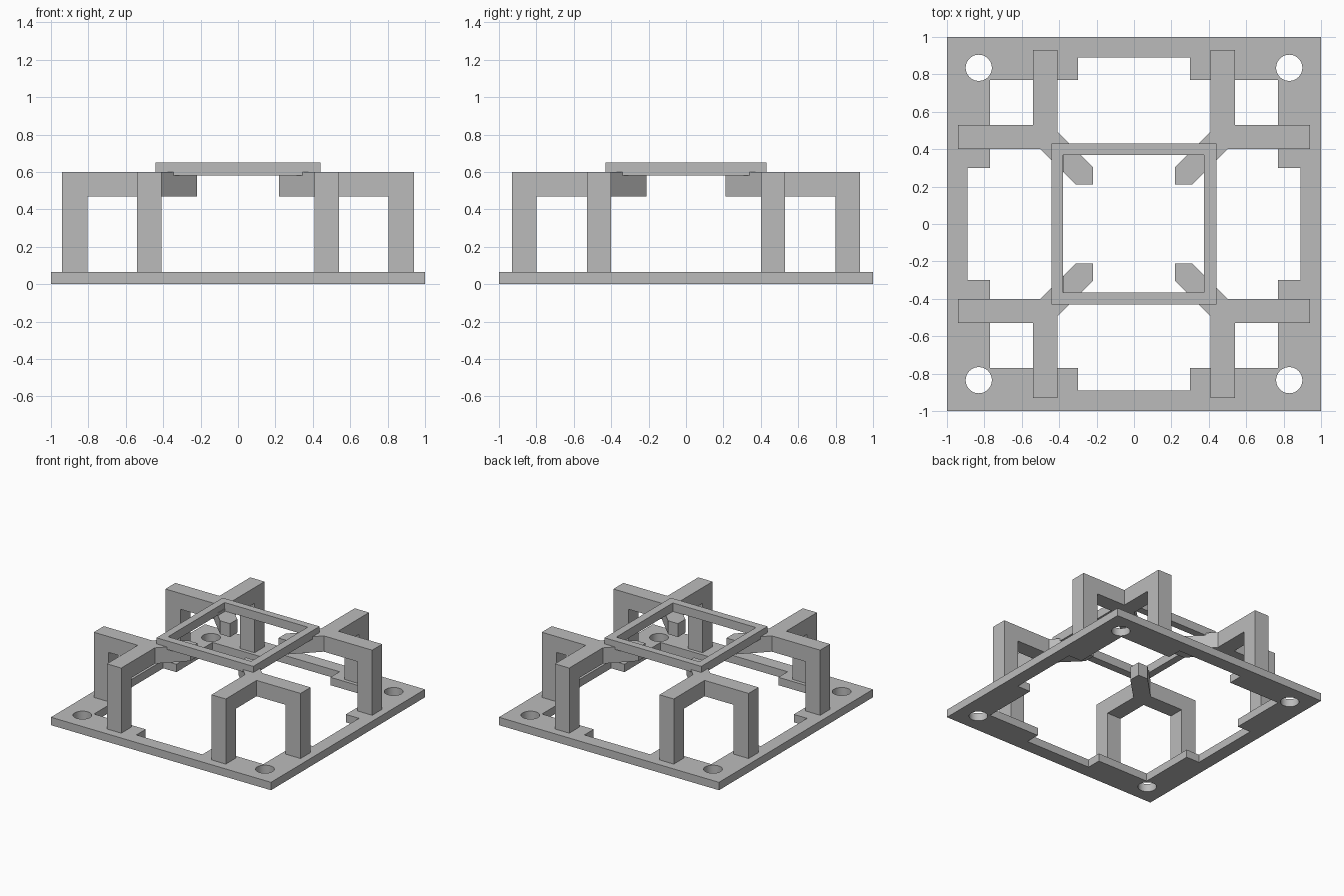
import bpy
import bmesh

cube = bpy.data.objects.get("Cube")
if cube:
    bpy.data.objects.remove(cube, do_unlink=True)

grey = bpy.data.materials.new("plain grey")
grey.use_nodes = True
GREY = (0.5, 0.5, 0.5, 1)
grey.diffuse_color = GREY
grey.node_tree.nodes["Principled BSDF"].inputs["Base Color"].default_value = GREY


def prism(name, outline, z0, z1, mirrored=False):
    """Extrude a plan outline upward, optionally mirrored to all four corners."""
    bm = bmesh.new()
    face = bm.faces.new([bm.verts.new((x, y, z0)) for x, y in outline])
    top = bmesh.ops.extrude_face_region(bm, geom=[face])["geom"]
    verts = [v for v in top if isinstance(v, bmesh.types.BMVert)]
    bmesh.ops.translate(bm, verts=verts, vec=(0, 0, z1 - z0))
    bmesh.ops.recalc_face_normals(bm, faces=bm.faces)
    mesh = bpy.data.meshes.new(name)
    bm.to_mesh(mesh)
    bm.free()
    mesh.materials.append(grey)
    obj = bpy.data.objects.new(name, mesh)
    bpy.context.collection.objects.link(obj)
    if mirrored:
        mod = obj.modifiers.new("four corners", 'MIRROR')
        mod.use_axis = (True, True, False)
        mod.use_mirror_merge = False
    return obj


def rect(x0, x1, y0, y1):
    return [(x0, y0), (x1, y0), (x1, y1), (x0, y1)]


def cut(target, cutter):
    mod = target.modifiers.new(cutter.name, 'BOOLEAN')
    mod.operation = 'DIFFERENCE'
    mod.solver = 'EXACT'
    mod.object = cutter
    bpy.context.view_layer.objects.active = target
    bpy.ops.object.modifier_apply(modifier=mod.name)
    bpy.data.objects.remove(cutter, do_unlink=True)


# Base plate with a stepped opening and four screw holes
PLATE = 0.065
base = prism("base_plate", rect(-1, 1, -1, 1), 0, PLATE)
quarter = [(0.89, 0.3), (0.77, 0.3), (0.77, 0.77), (0.3, 0.77), (0.3, 0.89)]
opening = []
for sx, sy in ((1, 1), (-1, 1), (-1, -1), (1, -1)):
    pts = quarter if sx * sy > 0 else quarter[::-1]
    opening += [(x * sx, y * sy) for x, y in pts]
cut(base, prism("opening_cutter", opening, -0.1, 0.2))
for sx in (-1, 1):
    for sy in (-1, 1):
        bpy.ops.mesh.primitive_cylinder_add(vertices=48, radius=0.07, depth=0.4,
                                            location=(0.83 * sx, 0.835 * sy, 0))
        cut(base, bpy.context.object)

# Corner brackets: two legs joined by an angled beam with a diagonal spur
LOW, HIGH = 0.47, 0.6
prism("bracket_beam",
      [(0.94, 0.4), (0.94, 0.53), (0.54, 0.53), (0.54, 0.93), (0.41, 0.93),
       (0.41, 0.495), (0.285, 0.37), (0.375, 0.37), (0.375, 0.275), (0.5, 0.4)],
      LOW, HIGH, True)
prism("side_leg", rect(0.805, 0.94, 0.4, 0.53), PLATE, LOW, True)
prism("end_leg", rect(0.41, 0.54, 0.8, 0.93), PLATE, LOW, True)
prism("spur_tip",
      [(0.22, 0.21), (0.31, 0.21), (0.375, 0.275), (0.375, 0.37),
       (0.285, 0.37), (0.22, 0.305)], LOW, 0.58, True)

# Raised square frame in the centre
frame = prism("top_frame", rect(-0.44, 0.44, -0.43, 0.43), 0.58, 0.65)
cut(frame, prism("frame_cutter", rect(-0.38, 0.375, -0.365, 0.37), 0.5, 0.7))

# Smooth the hole walls, keep edges sharp
bpy.ops.object.select_all(action='DESELECT')
base.select_set(True)
bpy.context.view_layer.objects.active = base
bpy.ops.object.shade_smooth_by_angle()
